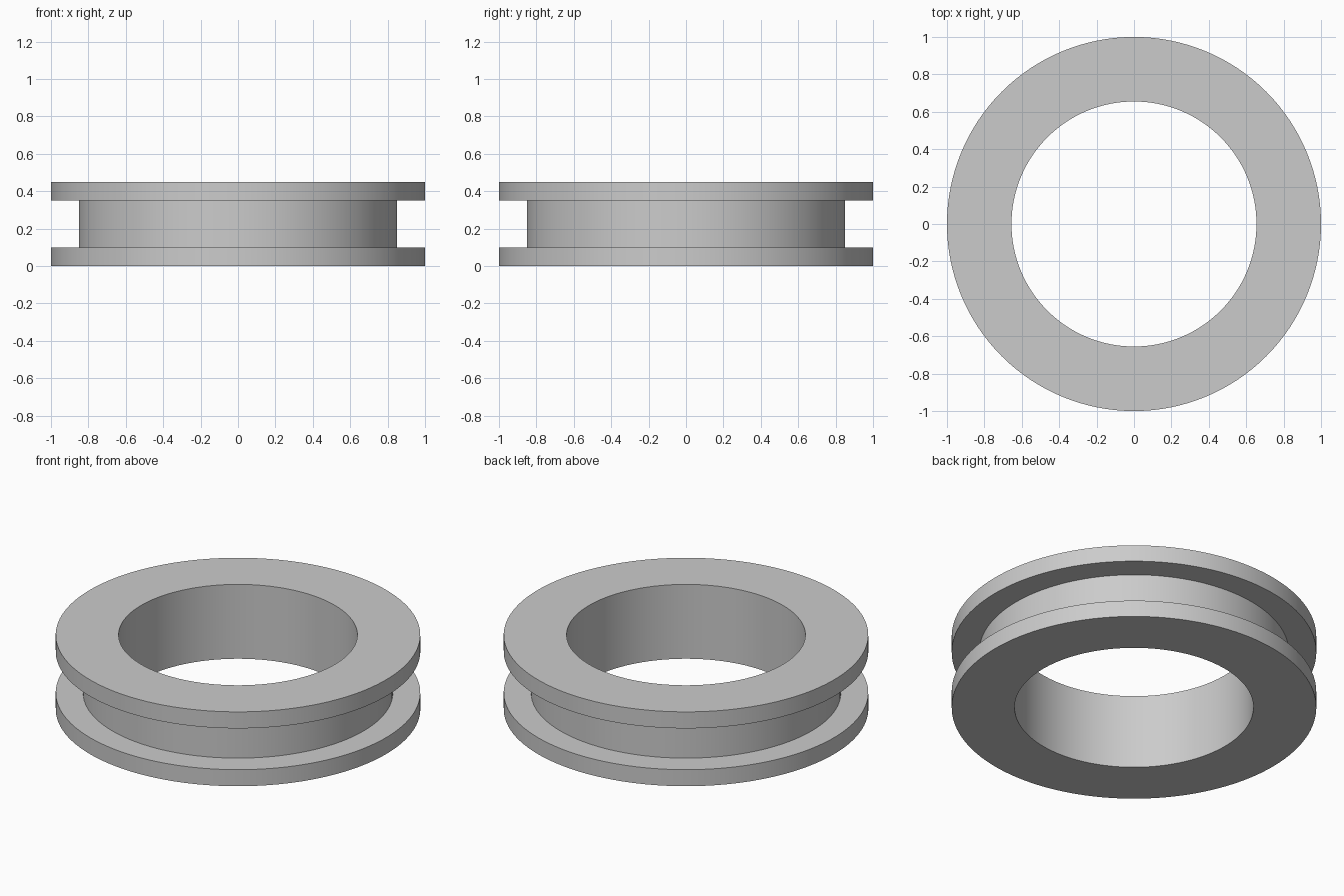
import bpy
import bmesh
import math

cube = bpy.data.objects.get("Cube")
if cube:
    bpy.data.objects.remove(cube, do_unlink=True)

OUTER, GROOVE, BORE = 1.0, 0.85, 0.655
HEIGHT, RIM = 0.45, 0.10
SIDES = 128

# Plain grey material
grey = bpy.data.materials.new("plain grey")
grey.use_nodes = True
colour = (0.6, 0.6, 0.6, 1.0)
grey.diffuse_color = colour
grey.node_tree.nodes["Principled BSDF"].inputs["Base Color"].default_value = colour

# Ring cross-section: two flanges with a groove between, open bore
profile = [
    (BORE, 0), (OUTER, 0), (OUTER, RIM), (GROOVE, RIM),
    (GROOVE, HEIGHT - RIM), (OUTER, HEIGHT - RIM), (OUTER, HEIGHT), (BORE, HEIGHT),
]

# Revolve the cross-section about z
bm = bmesh.new()
verts = [bm.verts.new((r, 0, z)) for r, z in profile]
edges = [bm.edges.new((v, verts[(i + 1) % len(verts)])) for i, v in enumerate(verts)]
bmesh.ops.spin(bm, geom=verts + edges, cent=(0, 0, 0), axis=(0, 0, 1),
               angle=math.tau, steps=SIDES, use_merge=True)
bmesh.ops.remove_doubles(bm, verts=bm.verts, dist=1e-4)
bmesh.ops.recalc_face_normals(bm, faces=bm.faces)
mesh = bpy.data.meshes.new("grooved_ring")
bm.to_mesh(mesh)
bm.free()
mesh.materials.append(grey)

ring = bpy.data.objects.new("grooved_ring", mesh)
bpy.context.collection.objects.link(ring)

# Smooth round walls, sharp rims
bpy.ops.object.select_all(action='DESELECT')
ring.select_set(True)
bpy.context.view_layer.objects.active = ring
bpy.ops.object.shade_smooth_by_angle(angle=math.radians(30))
